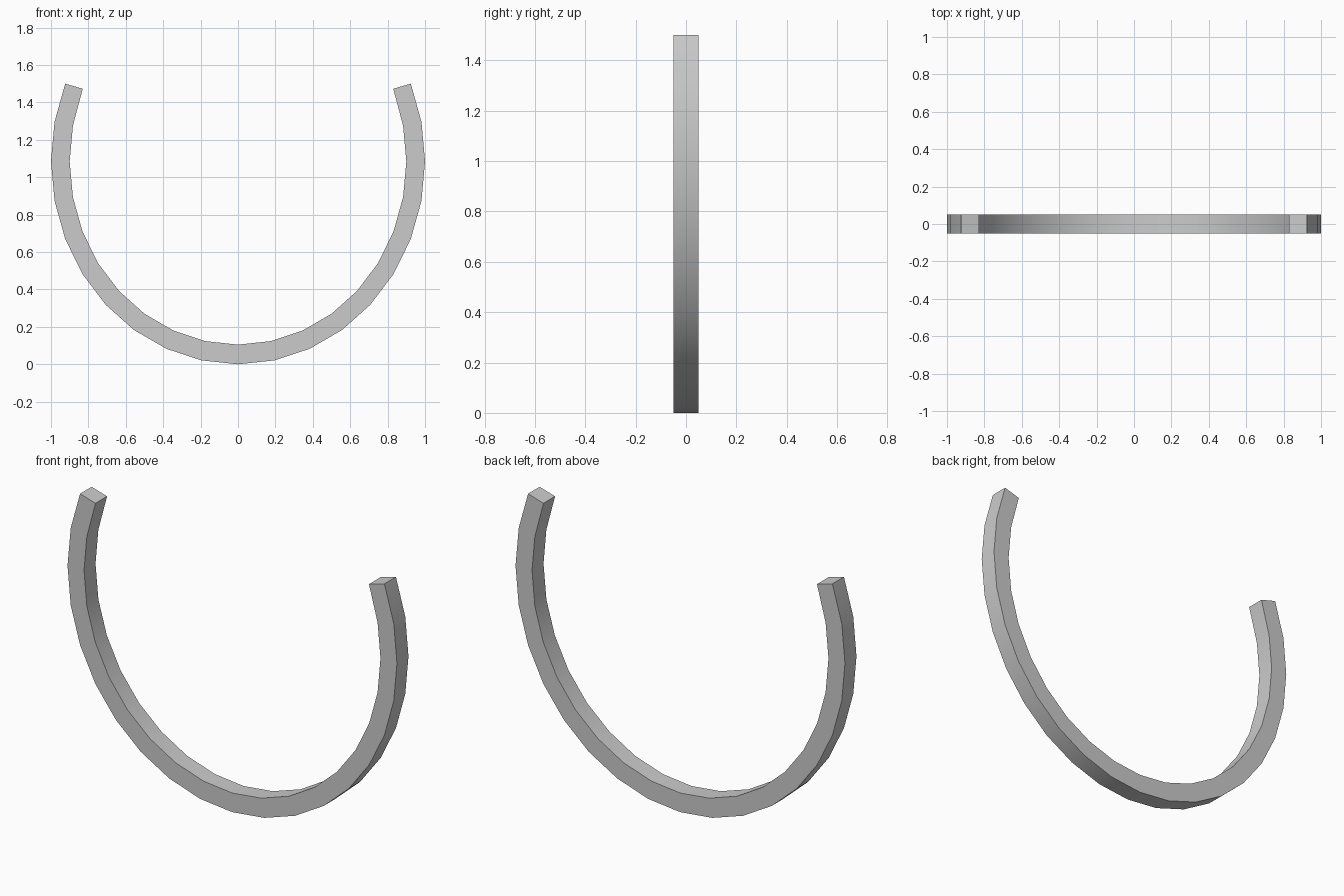
import bpy, bmesh
from math import sin, cos, radians

if "Cube" in bpy.data.objects:
    bpy.data.objects.remove(bpy.data.objects["Cube"])

STEP = radians(11.25)   # 32 steps in a full turn
SPAN = 10               # steps on each side of the bottom
CENTRE_Z = 1.085
HALF_DEPTH = 0.05


def arc(a, b, tip=None):
    """Open ellipse arc through the bottom, from left tip to right tip."""
    pts = [(a * sin(k * STEP), CENTRE_Z - b * cos(k * STEP))
           for k in range(-SPAN, SPAN + 1)]
    if tip:
        pts[0], pts[-1] = (-tip[0], tip[1]), tip
    return pts


# Square-section arched band
outer = arc(1.0, 1.085)
inner = arc(0.9, 0.98, tip=(0.83, 1.473))   # tips cut square to the band

bm = bmesh.new()
rings = []
for (ox, oz), (ix, iz) in zip(outer, inner):
    section = ((ox, -HALF_DEPTH, oz), (ox, HALF_DEPTH, oz),
               (ix, HALF_DEPTH, iz), (ix, -HALF_DEPTH, iz))
    rings.append([bm.verts.new(p) for p in section])
for r, s in zip(rings, rings[1:]):
    for i in range(4):
        j = (i + 1) % 4
        bm.faces.new((r[i], r[j], s[j], s[i]))

# End caps
bm.faces.new(rings[0])
bm.faces.new(rings[-1])
bmesh.ops.recalc_face_normals(bm, faces=bm.faces)

mesh = bpy.data.meshes.new("curved_band")
bm.to_mesh(mesh)
bm.free()
band = bpy.data.objects.new("curved_band", mesh)
bpy.context.collection.objects.link(band)

# Smooth along the curve, sharp at the square corners
bpy.context.view_layer.objects.active = band
band.select_set(True)
bpy.ops.object.shade_smooth_by_angle(angle=radians(30))
